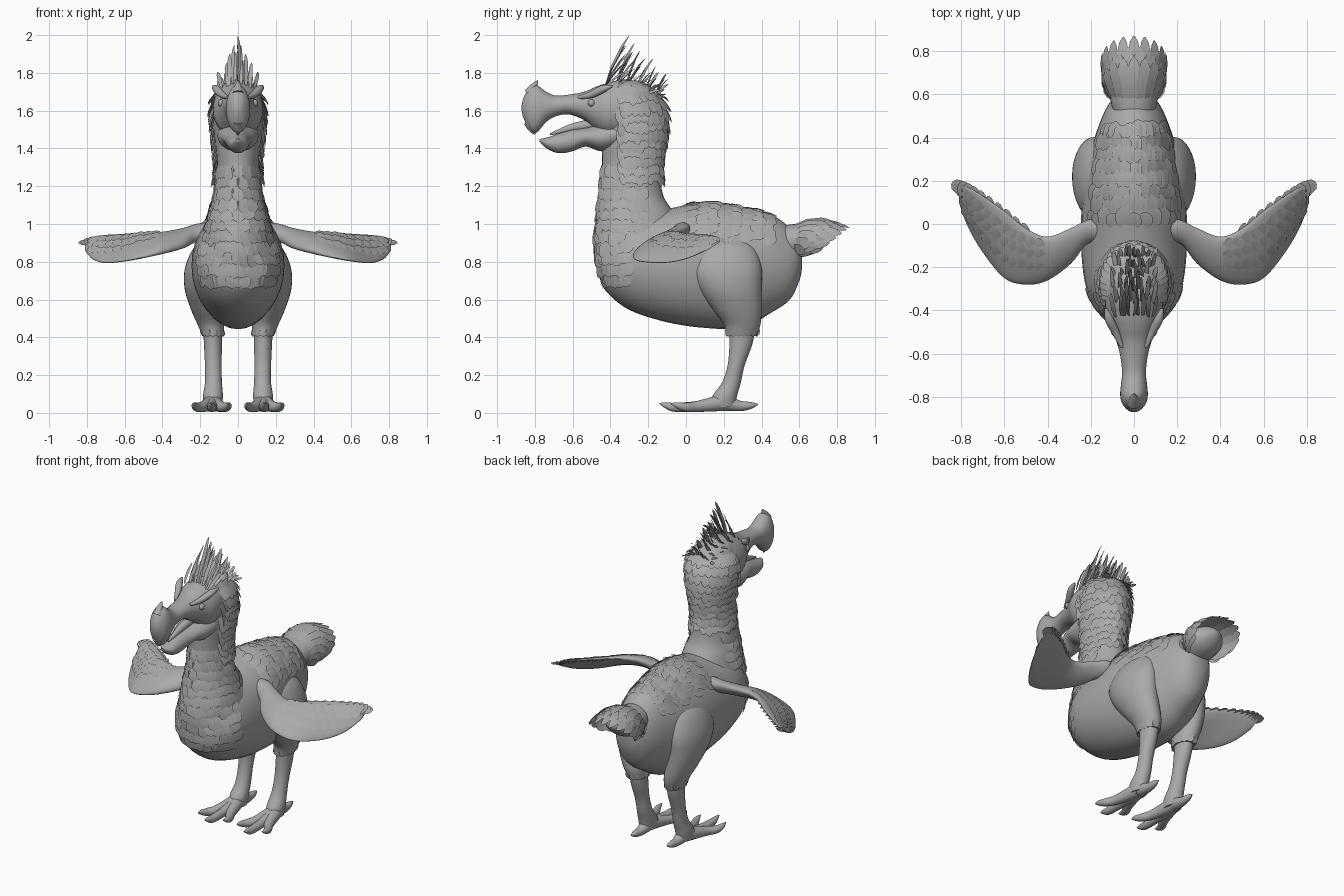
import bpy, bmesh, math, random
from mathutils import Vector
from mathutils.bvhtree import BVHTree

random.seed(4)
SIDES = 32
UP, DOWN = Vector((0, 0, 1)), Vector((0, 0, -1))
BACK, FRONT, LEFT = Vector((0, 1, 0)), Vector((0, -1, 0)), Vector((1, 0, 0))

default_cube = bpy.data.objects.get("Cube")
if default_cube:
    bpy.data.objects.remove(default_cube, do_unlink=True)

grey = bpy.data.materials.new("plain grey")
grey.use_nodes = True
grey.diffuse_color = (0.4, 0.4, 0.4, 1)
grey.node_tree.nodes["Principled BSDF"].inputs["Base Color"].default_value = grey.diffuse_color


def finish(name, bm, mirror=False, fix_normals=True):
    """Turn a bmesh into a smooth, optionally mirrored object."""
    if fix_normals:
        bmesh.ops.recalc_face_normals(bm, faces=bm.faces)
    mesh = bpy.data.meshes.new(name)
    bm.to_mesh(mesh)
    bm.free()
    mesh.materials.append(grey)
    mesh.shade_smooth()
    mesh.set_sharp_from_angle(angle=math.radians(50))
    obj = bpy.data.objects.new(name, mesh)
    bpy.context.collection.objects.link(obj)
    if mirror:
        obj.modifiers.new("mirror", "MIRROR").use_mirror_merge = False
    return obj


def spline(rows, steps=5):
    """Catmull-Rom interpolation through rows of numbers."""
    out = []
    for i in range(len(rows) - 1):
        a, b, c, d = (rows[max(0, min(len(rows) - 1, i + k))] for k in (-1, 0, 1, 2))
        for s in range(steps):
            t = s / steps
            out.append([q + t * (r - p) / 2 + t * t * (p - 2.5 * q + 2 * r - d_ / 2)
                        + t ** 3 * (1.5 * (q - r) + (d_ - p) / 2)
                        for p, q, r, d_ in zip(a, b, c, d)])
    return out + [list(rows[-1])]


def skin(name, frames, mirror=False):
    """Bridge ellipses given as (centre, half axis, half axis)."""
    bm = bmesh.new()
    rings = []
    for centre, a, b in frames:
        angles = [math.tau * k / SIDES for k in range(SIDES)]
        rings.append([bm.verts.new(centre + a * math.cos(t) + b * math.sin(t)) for t in angles])
    for low, high in zip(rings, rings[1:]):
        for k in range(SIDES):
            n = (k + 1) % SIDES
            bm.faces.new((low[k], low[n], high[n], high[k]))
    bm.faces.new(rings[0])
    bm.faces.new(rings[-1])
    return finish(name, bm, mirror)


def along_y(name, rows):
    """Rows: y, bottom, top, half width."""
    return skin(name, [(Vector((0, y, (lo + hi) / 2)), LEFT * w, UP * (hi - lo) / 2)
                       for y, lo, hi, w in spline(rows)])


def along_z(name, rows, mirror=False):
    """Rows: z, front, back, inner x, outer x."""
    return skin(name, [(Vector(((i + o) / 2, (f + b) / 2, z)), LEFT * (o - i) / 2, BACK * (b - f) / 2)
                       for z, f, b, i, o in spline(rows)], mirror)


def tube(name, rows, mirror=False):
    """Rows: x, y, z, radius."""
    pts = spline(rows)
    frames = []
    for i, p in enumerate(pts):
        run = Vector(pts[min(i + 1, len(pts) - 1)][:3]) - Vector(pts[max(i - 1, 0)][:3])
        a = run.cross(LEFT if abs(run.x) < run.length * 0.8 else UP).normalized()
        frames.append((Vector(p[:3]), a * p[3], run.cross(a).normalized() * p[3]))
    return skin(name, frames, mirror)


def feather(bm, base, tip, width, normal, bow=0.05):
    """One rounded, slightly arched vane."""
    run = tip - base
    side = run.cross(normal).normalized() * width / 2
    last = None
    for t, w in ((0, 0.5), (0.35, 1), (0.75, 0.9), (0.92, 0.55), (1, 0.12)):
        mid = base + run * t + normal * (run.length * bow * 4 * t * (1 - t))
        pair = [bm.verts.new(mid - side * w), bm.verts.new(mid + side * w)]
        if last:
            bm.faces.new((last[0], last[1], pair[1], pair[0]))
        last = pair


def surface(*objs):
    verts, polys = [], []
    for o in objs:
        start = len(verts)
        verts += [v.co.copy() for v in o.data.vertices]
        polys += [[start + i for i in p.vertices] for p in o.data.polygons]
    return BVHTree.FromPolygons(verts, polys)


def arc(centre, u, v, spread, count, shift=0):
    """Rays fanned about direction u, as (centre, outward)."""
    for k in range(count):
        t = math.radians(spread) * (2 * (k + 0.5 + shift) / count - 1)
        yield centre, u * math.cos(t) + v * math.sin(t)


def cover(name, tree, rays, flow, length, width, lift=0.008, mirror=False):
    """Lay feathers on a surface wherever the rays meet it."""
    bm = bmesh.new()
    for centre, out in rays:
        hit, normal, _, _ = tree.ray_cast(centre + out, -out)
        if hit is None:
            continue
        run = (flow - normal * flow.dot(normal)).normalized()
        near, lean, _, _ = tree.find_nearest(hit + run * length * random.uniform(0.8, 1.15))
        feather(bm, hit - normal * 0.004, near + lean * lift, width, normal)
    return finish(name, bm, mirror, False)


# Torso, neck and head
torso = along_y("torso", [
    (-.46, .72, .9, .07), (-.42, .64, .96, .15), (-.3, .545, 1.05, .22), (-.1, .48, 1.08, .245),
    (.1, .45, 1.115, .24), (.3, .45, 1.085, .21), (.45, .53, 1.05, .165), (.55, .6, .98, .12),
    (.6, .7, .92, .075), (.615, .77, .87, .03)])
neck = along_z("neck", [
    (.67, -.4, -.12, -.1, .1), (.75, -.46, -.06, -.16, .16), (.9, -.485, -.01, -.185, .185),
    (1.05, -.47, -.06, -.155, .155), (1.15, -.455, -.12, -.125, .125), (1.3, -.445, -.14, -.11, .11),
    (1.42, -.445, -.12, -.12, .12), (1.55, -.44, -.1, -.135, .135), (1.66, -.43, -.12, -.13, .13),
    (1.73, -.41, -.19, -.09, .09), (1.76, -.36, -.26, -.03, .03)])
head = along_y("head_and_upper_beak", [
    (-.2, 1.52, 1.73, .1), (-.32, 1.46, 1.765, .13), (-.42, 1.46, 1.745, .13), (-.48, 1.5, 1.725, .105),
    (-.54, 1.55, 1.7, .08), (-.62, 1.58, 1.685, .062), (-.69, 1.57, 1.68, .055), (-.74, 1.54, 1.7, .06),
    (-.79, 1.485, 1.735, .064), (-.83, 1.5, 1.72, .055), (-.86, 1.56, 1.67, .03), (-.87, 1.6, 1.63, .01)])
along_y("lower_jaw", [
    (-.36, 1.4, 1.55, .11), (-.45, 1.385, 1.53, .105), (-.53, 1.41, 1.51, .085), (-.6, 1.385, 1.5, .065),
    (-.67, 1.375, 1.48, .055), (-.73, 1.395, 1.46, .045), (-.775, 1.435, 1.45, .012)])
tube("tongue", [(0, -.48, 1.53, .03), (0, -.6, 1.51, .022), (0, -.72, 1.475, .005)])
tube("beak_horn", [(0, -.83, 1.69, .03), (0, -.805, 1.73, .018), (0, -.785, 1.76, .003)])
tube("beak_hook", [(0, -.83, 1.54, .03), (0, -.815, 1.5, .018), (0, -.8, 1.475, .003)])
tube("brow", [(.055, -.57, 1.67, .008), (.085, -.5, 1.685, .018), (.115, -.44, 1.715, .02),
              (.13, -.39, 1.73, .006)], True)
bm = bmesh.new()
bmesh.ops.create_uvsphere(bm, u_segments=16, v_segments=10, radius=.02)
bmesh.ops.translate(bm, verts=bm.verts, vec=(.086, -.5, 1.64))
finish("eye", bm, True)

# Legs and feet
thigh = along_z("thigh", [
    (.94, .16, .28, .1, .15), (.88, .06, .36, .08, .23), (.77, .02, .4, .08, .28), (.66, .06, .4, .08, .283),
    (.55, .14, .4, .08, .25), (.47, .2, .395, .075, .215), (.41, .21, .375, .075, .19)], True)
along_z("shin", [
    (.46, .23, .37, .085, .185), (.36, .23, .35, .085, .18), (.25, .22, .31, .087, .175),
    (.16, .19, .29, .085, .175), (.09, .14, .27, .08, .185), (.03, .12, .26, .085, .18)], True)
for toe, tip_x in (("inner_toe", .05), ("middle_toe", .14), ("outer_toe", .23)):
    reach = -.14 if toe == "middle_toe" else -.08
    spread = tip_x - .135
    tube(toe, [(.135, .2, .055, .045), (.135 + spread * .5, .06, .034, .029), (.135 + spread * .85, reach + .08, .03, .024),
               (.135 + spread, reach + .035, .04, .016), (tip_x, reach, .05, .003)], True)
tube("hind_toe", [(.13, .22, .05, .04), (.13, .29, .036, .027), (.13, .345, .04, .018), (.13, .38, .045, .003)], True)

# Wings: x, lead y, lead z, trail y, trail z, half thickness
wing_rows = spline([
    (.1, -.09, .93, .02, .99, .05), (.21, -.085, .92, .015, .99, .04), (.29, -.18, .88, -.02, .97, .035),
    (.4, -.26, .85, -.06, .95, .035), (.5, -.28, .825, -.02, .95, .03), (.6, -.25, .805, .06, .945, .025),
    (.7, -.13, .795, .13, .94, .02), (.77, -.01, .815, .17, .93, .015), (.81, .1, .86, .18, .91, .006)])
wing_frames, edges = [], []
for x, ly, lz, ty, tz, thick in wing_rows:
    lead, trail = Vector((x, ly, lz)), Vector((x, ty, tz))
    half = (trail - lead) / 2
    wing_frames.append(((lead + trail) / 2, half, LEFT.cross(half).normalized() * thick))
    edges.append((lead, trail))
wing = skin("wing", wing_frames, True)
bm = bmesh.new()
for lead, trail in edges[20::2]:
    feather(bm, lead.lerp(trail, .6), trail + Vector((.012, .025, 0)), .06, Vector((0, -.4, 1)).normalized())
finish("wing_edge_feathers", bm, True, False)
wing_rays = [(lead.lerp(trail, f), UP) for lead, trail in edges[16:36:2] for f in (.25, .5, .7)]
cover("wing_cover_feathers", surface(wing), wing_rays, Vector((.5, .8, .2)), .07, .05, .004, True)

# Body plumage
trunk = surface(torso, neck, head)
bib, nape, saddle = [], [], []
for row in range(11):
    z = .74 + row * .058
    bib += arc(Vector((0, -.25, z)), FRONT, LEFT, 75 if z < 1 else 105, 15, row % 2 / 2)
for row in range(10):
    z = 1.3 + row * .046
    nape += arc(Vector((0, -.28, z)), BACK, LEFT, 118, 19, row % 2 / 2)
for row in range(8):
    saddle += arc(Vector((0, -.02 + row * .058, .78)), UP, LEFT, 48, 11, row % 2 / 2)
cover("bib_feathers", trunk, bib, DOWN, .085, .07)
cover("nape_feathers", trunk, nape, DOWN, .1, .05, .026)
cover("saddle_feathers", trunk, saddle, BACK, .09, .075)
hem = list(arc(Vector((.133, .295, .45)), FRONT, LEFT, 180, 15))
cover("thigh_hem_feathers", surface(thigh), hem, DOWN, .055, .045, .006, True)

# Tail tuft
along_y("tail_stump", [(.5, .82, .99, .09), (.58, .82, 1, .11), (.67, .84, 1, .11), (.73, .88, .98, .07),
                       (.76, .92, .95, .02)])
bm = bmesh.new()
for layer in range(3):
    for _, out in arc(Vector(), UP, LEFT, 125, 13, layer % 2 / 2):
        drop = (1 - out.z) / 2
        reach = .87 - .2 * drop - .05 * layer
        base = Vector((out.x * .1, .57, .91 + out.z * .085))
        tip = Vector((out.x * .15, reach, .91 + out.z * (.115 - .02 * (2 - layer))))
        feather(bm, base, tip, .065, out, .09)
finish("tail_feathers", bm, False, False)

# Head crest: tall slender plumes in the middle, shorter ones outside
bm = bmesh.new()
for column in range(-4, 5):
    for row in range(6):
        t = row / 5
        x = column * .02 + random.uniform(-.006, .006)
        short = abs(column) / 4
        base = Vector((x, -.43 + .27 * t, 1.72 - .04 * t))
        tip = Vector((x * (1.25 - .6 * (1 - short)), -.31 + .21 * t + random.uniform(-.02, .02),
                      1.995 - .2 * t * (1 - .4 * short) - .19 * short))
        feather(bm, base, tip, .022, Vector((random.uniform(-.6, .6), -.5, .6)).normalized(), .06)
finish("crest_feathers", bm, False, False)
